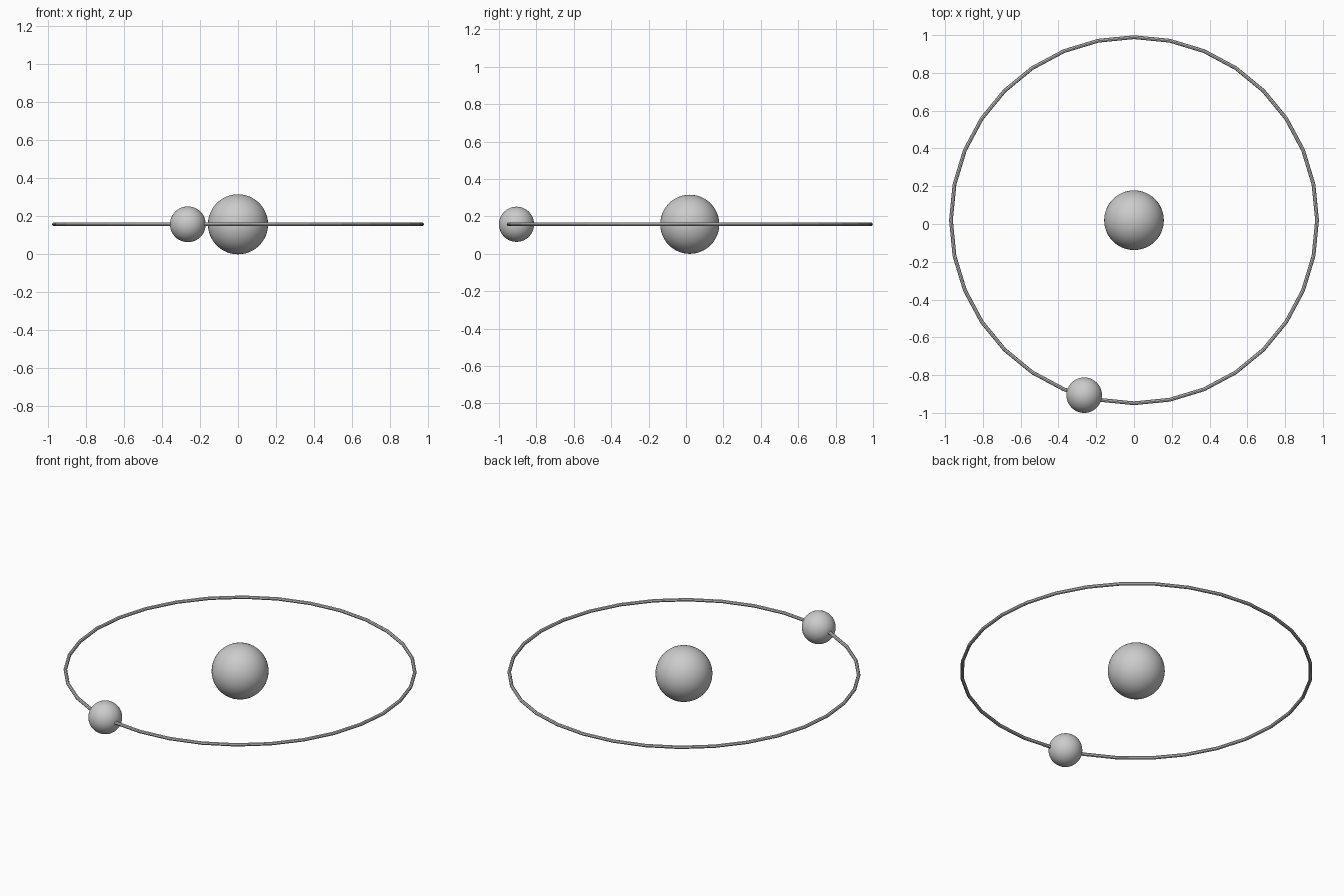
import bpy
from math import radians, sin, cos

if "Cube" in bpy.data.objects:
    bpy.data.objects.remove(bpy.data.objects["Cube"])

CENTRE_Y, CENTRE_Z = 0.02, 0.158   # centre of the whole orbit
ORBIT_R, TUBE_R = 0.969, 0.01


def smooth_ball(name, radius, x, y):
    bpy.ops.mesh.primitive_uv_sphere_add(segments=48, ring_count=24, radius=radius,
                                         location=(x, y, CENTRE_Z))
    ball = bpy.context.object
    ball.name = name
    bpy.ops.object.shade_smooth()
    return ball


# Large ball in the middle
smooth_ball("central_ball", 0.158, 0, CENTRE_Y)

# Small ball threaded on the ring
angle = radians(254.1)
small_r = 0.963
smooth_ball("orbiting_ball", 0.094, small_r * cos(angle), CENTRE_Y + small_r * sin(angle))

# Thin 32-sided ring
bpy.ops.mesh.primitive_torus_add(major_segments=32, minor_segments=8,
                                 major_radius=ORBIT_R, minor_radius=TUBE_R,
                                 location=(0, CENTRE_Y, CENTRE_Z))
ring = bpy.context.object
ring.name = "orbit_ring"
bpy.ops.object.shade_flat()
